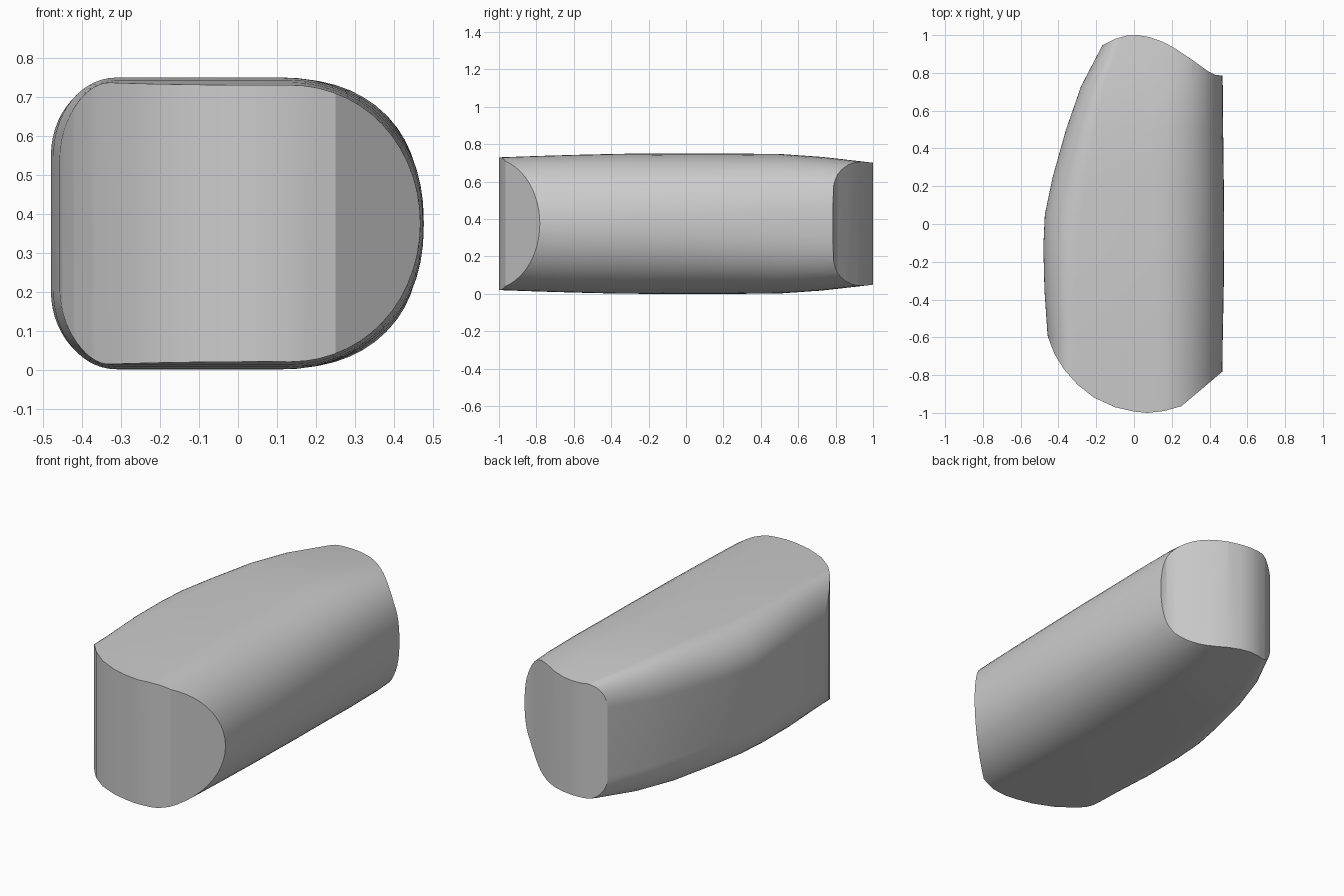
import bpy
import bmesh
import math

CENTRE_Z = 0.375

# Remove the default object
if "Cube" in bpy.data.objects:
    bpy.data.objects.remove(bpy.data.objects["Cube"], do_unlink=True)


def make_object(name, bm):
    bmesh.ops.recalc_face_normals(bm, faces=bm.faces)
    mesh = bpy.data.meshes.new(name)
    bm.to_mesh(mesh)
    bm.free()
    obj = bpy.data.objects.new(name, mesh)
    bpy.context.collection.objects.link(obj)
    return obj


def corner(edge_x, half_height, width, drop, power, steps=14):
    """Upper superelliptic corner, from the side wall up to the flat top."""
    points = []
    for i in range(steps + 1):
        angle = math.pi / 2 * i / steps
        across = math.cos(angle) ** (2 / power)
        up = math.sin(angle) ** (2 / power)
        points.append((edge_x - width + width * across,
                       half_height - drop + drop * up))
    return points


def section(left, right, half, left_width, left_drop, right_width, power):
    """Closed outline, mirrored between its top and bottom halves."""
    right_side = corner(right, half, right_width, half, power)
    left_side = [(-x, z) for x, z in
                 corner(-left, half, left_width, left_drop, 2)]
    upper = right_side + left_side[::-1]
    lower = [(x, -z) for x, z in upper[::-1]][:-1]
    return upper + lower


# Stations: y, left, right, half height, left corner width and drop,
# right corner width and power
stations = [
    (-1.05, -0.43, 0.465, 0.353, 0.11, 0.20, 0.33, 2.0),
    (-0.80, -0.447, 0.468, 0.362, 0.12, 0.20, 0.33, 2.0),
    (-0.60, -0.457, 0.47, 0.368, 0.14, 0.20, 0.34, 2.05),
    (-0.35, -0.474, 0.475, 0.374, 0.16, 0.20, 0.36, 2.1),
    (-0.12, -0.48, 0.477, 0.375, 0.18, 0.20, 0.38, 2.2),
    (0.05, -0.472, 0.477, 0.375, 0.19, 0.20, 0.38, 2.25),
    (0.25, -0.43, 0.475, 0.375, 0.18, 0.20, 0.38, 2.3),
    (0.50, -0.36, 0.472, 0.373, 0.15, 0.19, 0.37, 2.4),
    (0.73, -0.28, 0.47, 0.357, 0.12, 0.17, 0.34, 2.5),
    (0.95, -0.165, 0.465, 0.332, 0.08, 0.13, 0.32, 2.6),
    (1.05, -0.11, 0.465, 0.32, 0.07, 0.12, 0.32, 2.6),
]

# Body lofted from front to back
bm = bmesh.new()
rings = []
for y, *shape in stations:
    rings.append([bm.verts.new((x, y, CENTRE_Z + z))
                  for x, z in section(*shape)])
for a, b in zip(rings, rings[1:]):
    for i in range(len(a)):
        j = (i + 1) % len(a)
        bm.faces.new((a[i], a[j], b[j], b[i]))
bm.faces.new(rings[0])
bm.faces.new(rings[-1])
bmesh.ops.remove_doubles(bm, verts=bm.verts, dist=0.0001)
body = make_object("body", bm)

# Plan outline that trims both curved ends
front_curve = [(-0.50, -0.40), (-0.455, -0.60), (-0.42, -0.69),
               (-0.37, -0.77), (-0.30, -0.85), (-0.21, -0.92),
               (-0.10, -0.97), (0.0, -0.993), (0.07, -1.0),
               (0.16, -0.99), (0.25, -0.965), (0.47, -0.78), (0.60, -0.67)]
back_curve = [(0.60, 0.77), (0.43, 0.79), (0.39, 0.81), (0.31, 0.868),
              (0.22, 0.928), (0.15, 0.966), (0.08, 0.99), (0.02, 1.0),
              (-0.04, 0.997), (-0.10, 0.98), (-0.16, 0.95), (-0.30, 0.87)]
side_curve = [(-0.60, 0.80), (-0.60, 0.0)]

bm = bmesh.new()
base = bm.faces.new([bm.verts.new((x, y, -0.3))
                     for x, y in front_curve + back_curve + side_curve])
grown = bmesh.ops.extrude_face_region(bm, geom=[base])
tops = [g for g in grown["geom"] if isinstance(g, bmesh.types.BMVert)]
bmesh.ops.translate(bm, verts=tops, vec=(0, 0, 1.4))
cutter = make_object("end_cutter", bm)
cutter.hide_render = True

# Trim the ends and bake the result
bpy.ops.object.select_all(action="DESELECT")
body.select_set(True)
bpy.context.view_layer.objects.active = body
trim = body.modifiers.new("trim_ends", "BOOLEAN")
trim.operation = "INTERSECT"
trim.solver = "EXACT"
trim.object = cutter
bpy.ops.object.modifier_apply(modifier=trim.name)
bpy.data.objects.remove(cutter, do_unlink=True)

# Plain grey finish
grey = bpy.data.materials.new("light_grey")
grey.use_nodes = True
colour = (0.6, 0.6, 0.6, 1.0)
grey.diffuse_color = colour
grey.node_tree.nodes["Principled BSDF"].inputs["Base Color"].default_value = colour
body.data.materials.clear()
body.data.materials.append(grey)
bpy.ops.object.shade_smooth_by_angle(angle=math.radians(21))
